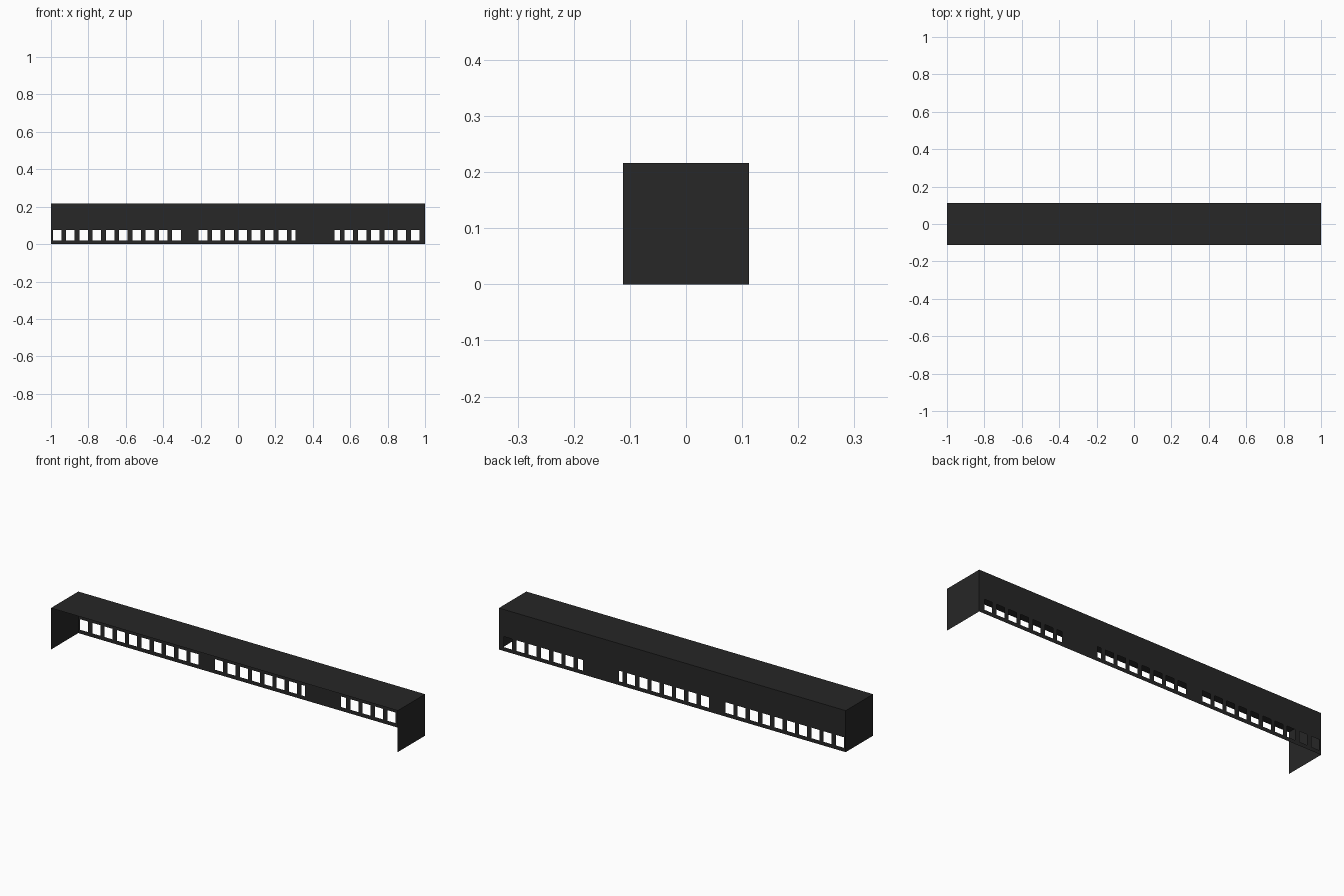
import bpy, bmesh

if "Cube" in bpy.data.objects:
    bpy.data.objects.remove(bpy.data.objects["Cube"])

L, D, H = 1.0, 0.1125, 0.2165          # half length, half depth, height
Z0, Z1 = 0.02, 0.075                   # window sill and head
PITCH, WIDTH, FIRST = 0.0709, 0.046, -0.99
SOLID = (0.308, 0.516)                 # blank stretch of wall

mat = bpy.data.materials.new("black_paint")
mat.diffuse_color = (0.02, 0.02, 0.02, 1)
mat.use_nodes = True
mat.node_tree.nodes["Principled BSDF"].inputs["Base Color"].default_value = mat.diffuse_color


def sheet_object(name, quads):
    bm = bmesh.new()
    for q in quads:
        bm.faces.new([bm.verts.new(p) for p in q])
    bmesh.ops.remove_doubles(bm, verts=bm.verts, dist=1e-5)
    me = bpy.data.meshes.new(name)
    bm.to_mesh(me)
    bm.free()
    me.materials.append(mat)
    ob = bpy.data.objects.new(name, me)
    bpy.context.collection.objects.link(ob)
    return ob


def wall(x0, x1, z0, z1):
    # back-facing panel of the rear wall
    return [(x1, D, z0), (x0, D, z0), (x0, D, z1), (x1, D, z1)]


# Window openings, clipped by the blank stretch; the eleventh bay is filled
windows = []
for i in range(28):
    a = FIRST + i * PITCH
    b = a + WIDTH
    if i == 10:
        continue
    if a < SOLID[0] < b:
        b = SOLID[0]
    elif a < SOLID[1] < b:
        a = SOLID[1]
    elif SOLID[0] <= a and b <= SOLID[1]:
        continue
    windows.append((a, b))

# Rear wall: columns between and around the openings
quads, x = [], -L
for a, b in windows + [(L, L)]:
    for lo, hi in ((0, Z0), (Z0, Z1), (Z1, H)):
        quads.append(wall(x, a, lo, hi))
        if b > a and lo != Z0:
            quads.append(wall(a, b, lo, hi))
    x = b
sheet_object("rear_wall", quads)

# Flat roof
sheet_object("roof", [[(-L, -D, H), (L, -D, H), (L, D, H), (-L, D, H)]])

# End walls
sheet_object("right_end_wall", [[(L, -D, 0), (L, D, 0), (L, D, H), (L, -D, H)]])
sheet_object("left_end_wall", [[(-L, D, 0), (-L, -D, 0), (-L, -D, H), (-L, D, H)]])
